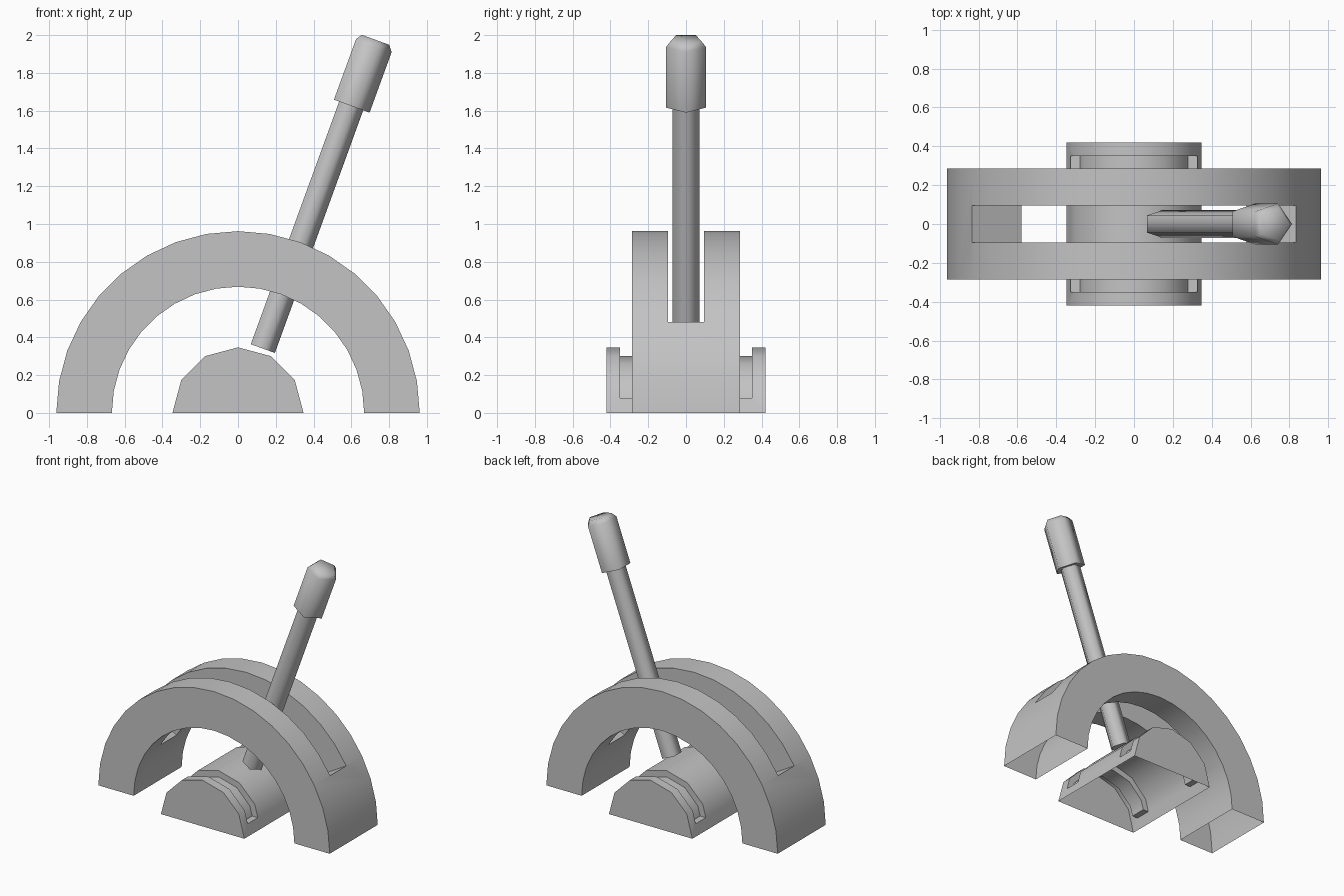
import bpy
import bmesh
from math import sin, cos, radians, pi
from mathutils import Matrix

if "Cube" in bpy.data.objects:
    bpy.data.objects.remove(bpy.data.objects["Cube"], do_unlink=True)

GREY = (0.55, 0.55, 0.55, 1)
grey = bpy.data.materials.new("plain grey")
grey.use_nodes = True
grey.diffuse_color = GREY
grey.node_tree.nodes["Principled BSDF"].inputs["Base Color"].default_value = GREY


def arc(radius, start, end, steps):
    """Points on an arc in the xz plane, angles in degrees."""
    angles = [radians(start + (end - start) * i / steps) for i in range(steps + 1)]
    return [(radius * cos(a), radius * sin(a)) for a in angles]


def add_object(name, bm, smooth_angle):
    bmesh.ops.recalc_face_normals(bm, faces=bm.faces)
    mesh = bpy.data.meshes.new(name)
    bm.to_mesh(mesh)
    bm.free()
    mesh.materials.append(grey)
    mesh.shade_smooth()
    mesh.set_sharp_from_angle(angle=radians(smooth_angle))
    obj = bpy.data.objects.new(name, mesh)
    bpy.context.collection.objects.link(obj)
    return obj


def extrude_profile(name, points, y0, y1, smooth_angle=40):
    """Closed xz profile drawn out from y0 to y1."""
    bm = bmesh.new()
    face = bm.faces.new([bm.verts.new((x, y0, z)) for x, z in points])
    new = bmesh.ops.extrude_face_region(bm, geom=[face])["geom"]
    verts = [v for v in new if isinstance(v, bmesh.types.BMVert)]
    bmesh.ops.translate(bm, verts=verts, vec=(0, y1 - y0, 0))
    return add_object(name, bm, smooth_angle)


def carve_and_open(obj, cutters, smooth_angle=40):
    """Cut with each cutter, then leave the underside open."""
    for cutter in cutters:
        mod = obj.modifiers.new("cut", 'BOOLEAN')
        mod.operation = 'DIFFERENCE'
        mod.solver = 'EXACT'
        mod.object = cutter
    bm = bmesh.new()
    bm.from_object(obj, bpy.context.evaluated_depsgraph_get())
    obj.modifiers.clear()
    base = [f for f in bm.faces if all(abs(v.co.z) < 0.0001 for v in f.verts)]
    bmesh.ops.delete(bm, geom=base, context='FACES')
    bm.to_mesh(obj.data)
    bm.free()
    obj.data.shade_smooth()
    obj.data.set_sharp_from_angle(angle=radians(smooth_angle))
    for cutter in cutters:
        bpy.data.objects.remove(cutter, do_unlink=True)


def lathe_on_tilt(name, rings, sides, tilt):
    """Stack of polygon rings (radius, distance) along a tilted axis."""
    bm = bmesh.new()
    loops = []
    for radius, dist in rings:
        loops.append([bm.verts.new((radius * cos(2 * pi * i / sides),
                                    radius * sin(2 * pi * i / sides), dist))
                      for i in range(sides)])
    for low, high in zip(loops, loops[1:]):
        for i in range(sides):
            j = (i + 1) % sides
            bm.faces.new((low[i], low[j], high[j], high[i]))
    bm.faces.new(loops[0])
    bm.faces.new(loops[-1])
    bm.transform(Matrix.Rotation(radians(tilt), 4, 'Y'))
    return add_object(name, bm, 75)


# Arch with a lengthwise slot for the lever
arch = extrude_profile("slotted_arch",
                       arc(0.962, 0, 180, 18) + arc(0.668, 180, 0, 18), -0.285, 0.285)
slot = extrude_profile("slot_cutter",
                       arc(1.1, 30, 150, 12) + arc(0.5, 150, 30, 12), -0.095, 0.095)
carve_and_open(arch, [slot])

# Half-round pivot block with a groove near each end
pivot = extrude_profile("pivot_block", arc(0.347, 0, 180, 6), -0.42, 0.42)
floor = [(0.279, 0.08)] + arc(0.3, 30, 150, 4) + [(-0.279, 0.08)]
groove = floor + [(-0.5, 0.08), (-0.5, 0.5), (0.5, 0.5), (0.5, 0.08)]
carve_and_open(pivot, [extrude_profile("groove_cutter", groove, *span)
                       for span in ((-0.35, -0.23), (0.23, 0.35))])

# Tilted lever: shaft and bevelled grip
lathe_on_tilt("lever_shaft", [(0.075, 0.365), (0.075, 1.76)], 5, 20)
lathe_on_tilt("lever_grip", [(0.111, 1.732), (0.111, 2.073), (0.085, 2.105)], 5, 20)
